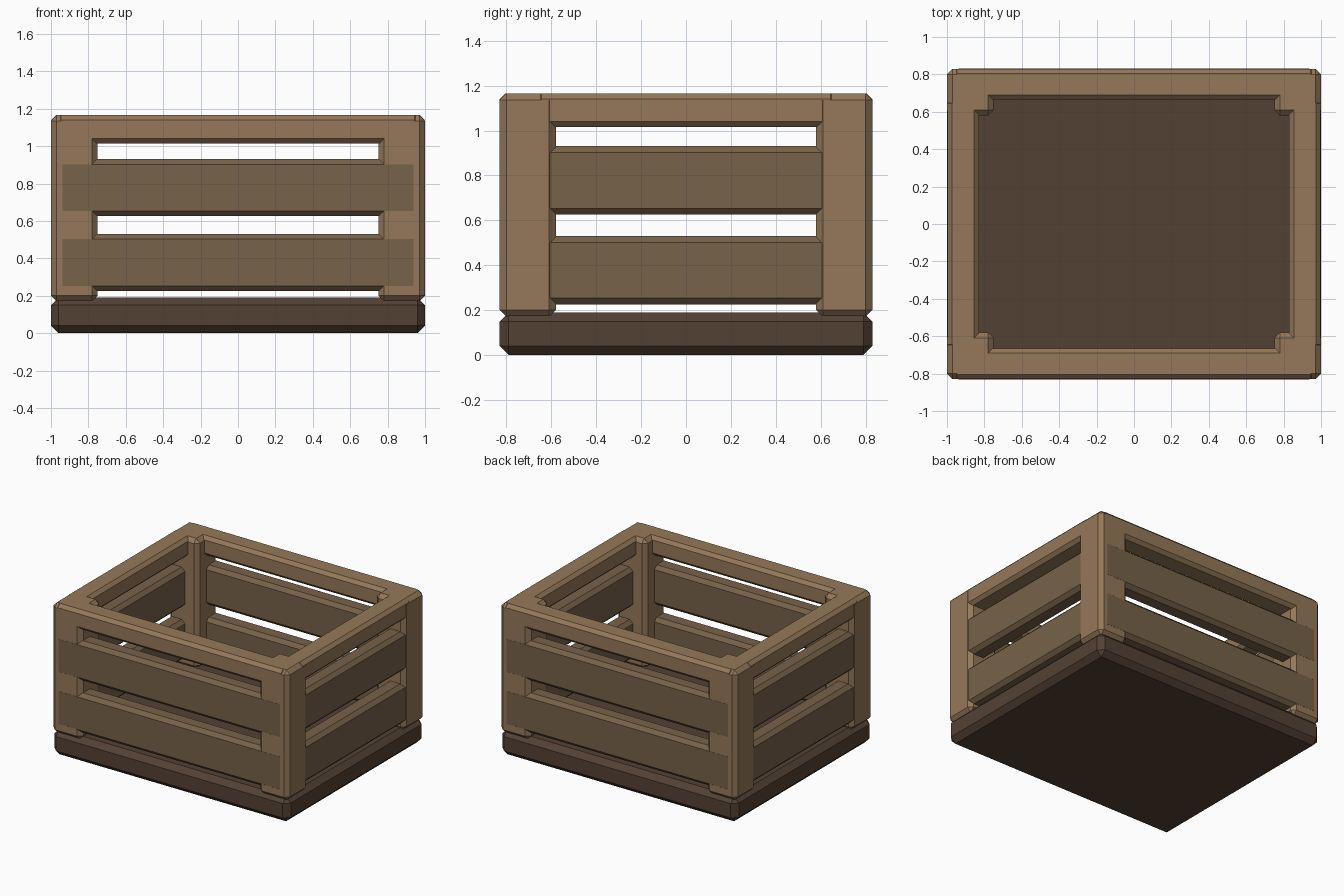
import bpy, bmesh

if "Cube" in bpy.data.objects:
    bpy.data.objects.remove(bpy.data.objects["Cube"])


def mat(name, rgb):
    m = bpy.data.materials.new(name)
    m.diffuse_color = (*rgb, 1)
    m.use_nodes = True
    m.node_tree.nodes["Principled BSDF"].inputs["Base Color"].default_value = m.diffuse_color
    return m


FRAME = mat("light_wood", (0.30, 0.19, 0.10))
SLAT = mat("mid_wood", (0.185, 0.122, 0.066))
BASE = mat("dark_wood", (0.087, 0.053, 0.034))


def board(name, x, y, z, bevel, material):
    """Chamfered box given its (min, max) range on each axis."""
    bm = bmesh.new()
    bmesh.ops.create_cube(bm, size=1)
    for v in bm.verts:
        v.co = [sum(r) / 2 + c * (r[1] - r[0]) for c, r in zip(v.co, (x, y, z))]
    bmesh.ops.bevel(bm, geom=bm.edges[:], offset=bevel, segments=1,
                    profile=0.5, affect='EDGES')
    me = bpy.data.meshes.new(name)
    bm.to_mesh(me)
    bm.free()
    me.materials.append(material)
    ob = bpy.data.objects.new(name, me)
    bpy.context.collection.objects.link(ob)
    return ob


def side(s, inner, outer):
    return tuple(sorted((s * inner, s * outer)))


X, Y, TOP = 1.0, 0.83, 1.165

# Solid floor slab
board("base", (-X, X), (-Y, Y), (0, 0.19), 0.04, BASE)

# Corner posts
for sx, nx in ((-1, "left"), (1, "right")):
    for sy, ny in ((-1, "front"), (1, "back")):
        board(f"{ny}_{nx}_post", side(sx, 0.75, X), side(sy, 0.58, Y),
              (0.17, TOP), 0.03, FRAME)

SLAT_Z = ((0.225, 0.53), (0.625, 0.93))

# Front and back walls: top rail plus two slats
for s, n in ((-1, "front"), (1, "back")):
    board(f"{n}_rail", (-0.97, 0.97), side(s, 0.665, Y), (1.015, TOP), 0.025, FRAME)
    for i, z in enumerate(SLAT_Z):
        board(f"{n}_slat_{i + 1}", (-0.965, 0.965), side(s, 0.69, Y + 0.0005), z, 0.028, SLAT)

# Left and right walls: top rail plus two slats
for s, n in ((-1, "left"), (1, "right")):
    board(f"{n}_rail", side(s, 0.83, 0.998), (-0.67, 0.67), (1.015, TOP), 0.025, FRAME)
    for i, z in enumerate(SLAT_Z):
        board(f"{n}_slat_{i + 1}", side(s, 0.855, 0.995), (-0.78, 0.78), z, 0.028, SLAT)
